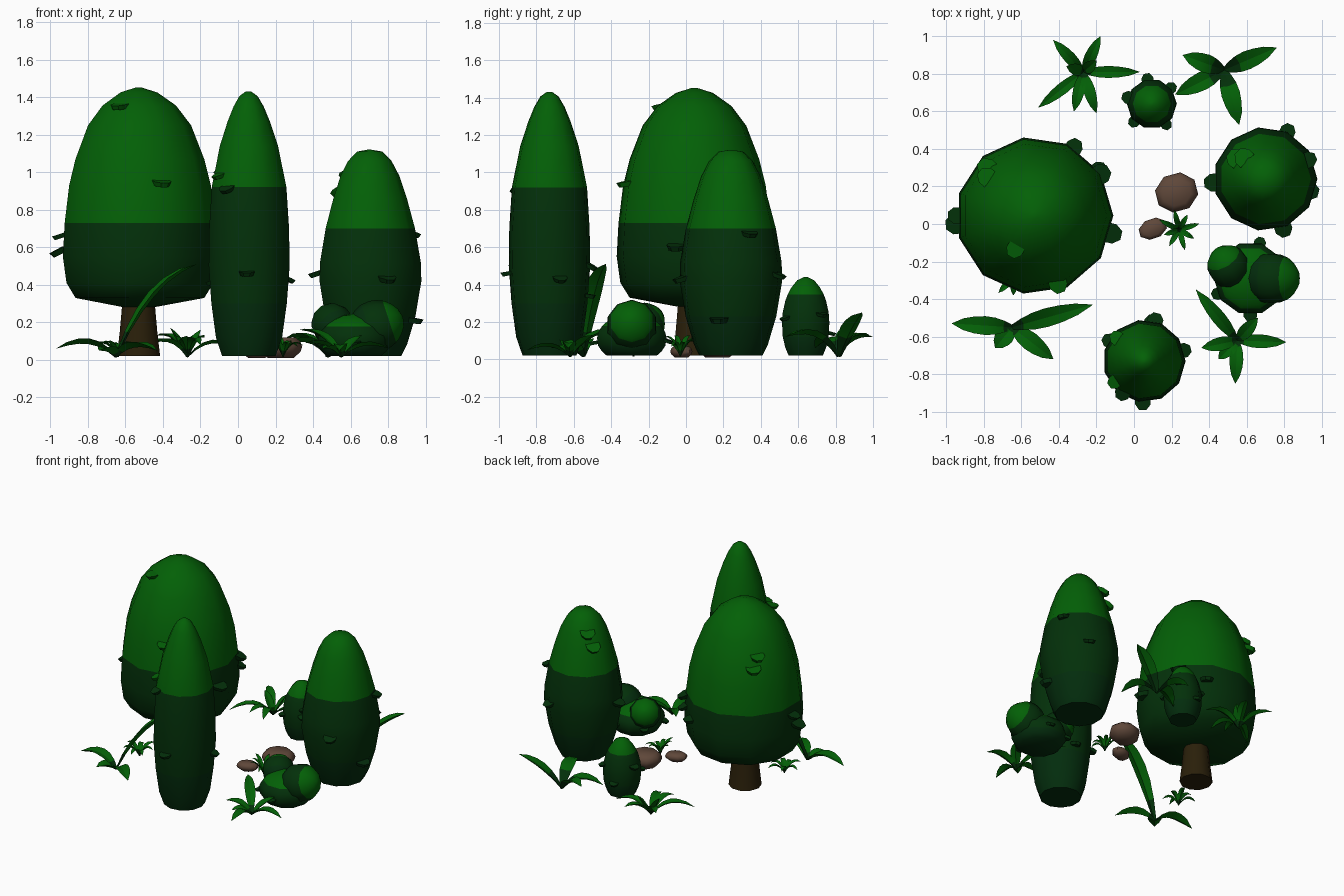
import bpy, bmesh, random
from math import cos, sin, radians, pi
from mathutils import Vector, Matrix

random.seed(4)
cube = bpy.data.objects.get("Cube")
if cube:
    bpy.data.objects.remove(cube, do_unlink=True)


def material(name, rgb):
    m = bpy.data.materials.new(name)
    m.use_nodes = True
    m.diffuse_color = (*rgb, 1)
    m.node_tree.nodes["Principled BSDF"].inputs["Base Color"].default_value = (*rgb, 1)
    return m


LIGHT = material("light green", (0.001, 0.117, 0.002))
DARK = material("dark green", (0.001, 0.03, 0.003))
DEEP = material("deep green", (0.001, 0.026, 0.004))
BARK = material("bark brown", (0.023, 0.014, 0.003))
STONE = material("stone brown", (0.115, 0.064, 0.042))


def finish(name, bm, mats, angle=50):
    bmesh.ops.recalc_face_normals(bm, faces=bm.faces)
    me = bpy.data.meshes.new(name)
    bm.to_mesh(me)
    bm.free()
    ob = bpy.data.objects.new(name, me)
    bpy.context.collection.objects.link(ob)
    for m in mats:
        me.materials.append(m)
    bpy.ops.object.select_all(action="DESELECT")
    ob.select_set(True)
    bpy.context.view_layer.objects.active = ob
    bpy.ops.object.shade_smooth_by_angle(angle=radians(angle))
    return ob


def lathe(bm, profile, sides, phase=0.0):
    """Spin (radius, height) points round z, closing both ends."""
    rings = []
    for r, z in profile:
        rings.append([bm.verts.new((r * cos(phase + 2 * pi * i / sides),
                                    r * sin(phase + 2 * pi * i / sides), z))
                      for i in range(sides)])
    for a, b in zip(rings, rings[1:]):
        for i in range(sides):
            j = (i + 1) % sides
            bm.faces.new((a[i], a[j], b[j], b[i]))
    bm.faces.new(rings[0][::-1])
    bm.faces.new(rings[-1])


def radius_at(profile, z):
    for (r0, z0), (r1, z1) in zip(profile, profile[1:]):
        if z0 <= z <= z1:
            return r0 + (r1 - r0) * (z - z0) / max(z1 - z0, 1e-6)
    return 0.0


def foliage(name, profile, place, split, low, tufts=(), tuft_size=0.048, sides=11):
    """Rounded foliage with colour bands, plus flat leaf tufts at (angle, height)."""
    bm = bmesh.new()
    lathe(bm, profile, sides)
    for angle, z in tufts:
        s = tuft_size * random.uniform(0.9, 1.15)
        outline = [(-0.5, -1), (0.3, -1), (1.05, -0.45), (1.05, 0.45), (0.3, 1), (-0.5, 1)]
        spin = (Matrix.Rotation(radians(angle), 4, "Z")
                @ Matrix.Translation((radius_at(profile, z), 0, z))
                @ Matrix.Rotation(radians(random.uniform(8, 32)), 4, "Y"))
        rims = [[bm.verts.new(spin @ Vector((x * s * k, y * s * k, h * s))) for x, y in outline]
                for k, h in ((0.8, -0.27), (1, 0.27))]
        bm.faces.new(rims[0][::-1])
        bm.faces.new(rims[1])
        for i in range(6):
            j = (i + 1) % 6
            bm.faces.new((rims[0][i], rims[0][j], rims[1][j], rims[1][i]))
    for f in bm.faces:
        z = f.calc_center_median().z
        f.material_index = 0 if z > split else 2 if z < low else 1
    bm.transform(place)
    finish(name, bm, (LIGHT, DARK, DEEP))


def at(x, y, z=0.0):
    return Matrix.Translation((x, y, z))


# Round tree with trunk
crown = [(0.08, 0.28), (0.35, 0.33), (0.4, 0.41), (0.42, 0.55), (0.41, 0.73), (0.385, 0.93),
         (0.35, 1.07), (0.28, 1.25), (0.2, 1.355), (0.1, 1.425), (0.02, 1.45)]
foliage("round_tree_crown", crown, at(-0.53, 0.045), 0.73, 0.3,
        tufts=[(240, 1.35), (289, 0.94), (180, 0.66), (186, 0.58), (135, 1.06), (141, 1.14),
               (60, 0.6), (35, 0.62), (32, 0.7), (347, 0.6)])
bm = bmesh.new()
lathe(bm, [(0.115, 0.02), (0.1, 0.15), (0.085, 0.32)], 10)
bm.transform(at(-0.53, 0.04))
finish("round_tree_trunk", bm, [BARK])

# Tall column tree
column = [(0.145, 0.02), (0.18, 0.12), (0.205, 0.3), (0.22, 0.5), (0.217, 0.7), (0.203, 0.92),
          (0.158, 1.14), (0.115, 1.27), (0.082, 1.35), (0.05, 1.405), (0.015, 1.43)]
foliage("column_tree", column, at(0.055, -0.73), 0.92, 0.3, tuft_size=0.037,
        tufts=[(215, 0.98), (236, 0.91), (268, 0.46), (15, 0.43), (150, 0.41), (80, 0.34),
               (75, 0.5), (140, 1.0)])

# Egg-shaped tree
egg = [(0.17, 0.02), (0.2, 0.08), (0.245, 0.23), (0.277, 0.42), (0.274, 0.52), (0.243, 0.7),
       (0.2, 0.86), (0.16, 0.98), (0.118, 1.06), (0.068, 1.11), (0.01, 1.12)]
foliage("egg_tree", egg, at(0.70, 0.24), 0.7, 0.23, tuft_size=0.045,
        tufts=[(135, 0.99), (145, 0.9), (290, 0.43), (184, 0.46), (24, 0.67), (345, 0.21),
               (65, 0.45)])

# Small bush, and a clump whose side bushes lean outward
shape = [(0.72, 0), (0.86, 0.1), (0.97, 0.24), (1, 0.42), (0.97, 0.55), (0.86, 0.7),
         (0.76, 0.78), (0.6, 0.87), (0.36, 0.96), (0.08, 1)]


def bush(name, radius, height, place, split, **kw):
    foliage(name, [(r * radius, z * height) for r, z in shape], place,
            split * height, height * 0.2, sides=10, **kw)


bush("small_bush", 0.133, 0.42, at(0.095, 0.64, 0.02), 0.78, tuft_size=0.03,
     tufts=[(305, 0.2), (40, 0.22), (165, 0.24), (225, 0.17), (100, 0.12)])
bush("clump_middle", 0.195, 0.225, at(0.62, -0.29, 0.02), 0.65, tuft_size=0.032,
     tufts=[(205, 0.07), (75, 0.08), (270, 0.07), (140, 0.07)])
bush("clump_left", 0.137, 0.25,
     at(0.64, -0.29, 0.15) @ Matrix.Rotation(radians(72), 4, "Y"), 0.65)
bush("clump_right", 0.112, 0.2,
     at(0.54, -0.285, 0.15) @ Matrix.Rotation(radians(122), 4, "Z")
     @ Matrix.Rotation(radians(60), 4, "Y"), 0.65)


# Folded-blade plants
def plant(name, x, y, leaves, width, dark_until=0.2):
    """Each leaf is (tip x, tip y, tip height, arch height), swept along a curve."""
    bm = bmesh.new()
    base = Vector((x, y, 0.015))
    for tx, ty, tz, arch in leaves:
        tip = Vector((tx, ty, tz))
        mid = base.lerp(tip, 0.4)
        mid.z = arch
        side = Vector((-(ty - y), tx - x, 0)).normalized()
        steps, prev = 6, None
        for k in range(steps + 1):
            t = k / steps
            c = base.lerp(mid, t).lerp(mid.lerp(tip, t), t)
            along = (mid - base).lerp(tip - mid, t).normalized()
            up = along.cross(side)
            if up.z < 0:
                up = -up
            w = width * (0.25 + 0.75 * sin(pi * t)) * (1 if t < 1 else 0.08)
            ring = [bm.verts.new(c + side * (w * a) + up * (w * b))
                    for a, b in ((-0.5, 0.1), (0, -0.03), (0.5, 0.1), (0, -0.2))]
            if prev:
                for i in range(4):
                    j = (i + 1) % 4
                    f = bm.faces.new((prev[i], prev[j], ring[j], ring[i]))
                    f.material_index = int(t <= dark_until)
            else:
                bm.faces.new(ring)
            prev = ring
        bm.faces.new(prev[::-1])
    finish(name, bm, (LIGHT, DARK), 25)


def star(x, y, reach, count, turn):
    return [(x + reach * cos(turn + 2 * pi * i / count) * random.uniform(0.75, 1.1),
             y + reach * sin(turn + 2 * pi * i / count) * random.uniform(0.75, 1.1),
             random.uniform(0.06, 0.13), 0.13) for i in range(count)]


plant("back_right_plant", -0.27, 0.81,
      [(-0.43, 0.98, 0.13, 0.17), (-0.18, 1.0, 0.12, 0.16), (0.03, 0.81, 0.05, 0.17),
       (-0.2, 0.59, 0.08, 0.18), (-0.51, 0.62, 0.06, 0.18), (-0.32, 0.6, 0.1, 0.17),
       (-0.36, 0.84, 0.17, 0.11), (-0.2, 0.87, 0.16, 0.1)], 0.064)
plant("back_left_plant", 0.48, 0.82,
      [(0.76, 0.94, 0.25, 0.2), (0.26, 0.9, 0.12, 0.18), (0.22, 0.69, 0.06, 0.19),
       (0.56, 0.53, 0.12, 0.22)], 0.1, 0.34)
plant("front_right_plant", -0.65, -0.55,
      [(-0.22, -0.43, 0.51, 0.45), (-0.97, -0.53, 0.06, 0.17), (-0.43, -0.72, 0.05, 0.14),
       (-0.74, -0.66, 0.05, 0.09)], 0.1, 0.2)
plant("front_left_plant", 0.55, -0.62,
      [(0.33, -0.35, 0.16, 0.18), (0.81, -0.63, 0.06, 0.14), (0.54, -0.85, 0.05, 0.13),
       (0.36, -0.66, 0.09, 0.13), (0.66, -0.5, 0.13, 0.11), (0.45, -0.72, 0.06, 0.1)], 0.074)
plant("middle_sprout", 0.24, -0.03, star(0.24, -0.03, 0.11, 8, 0.3), 0.03)
plant("trunk_sprout", -0.64, -0.28, star(-0.64, -0.28, 0.13, 7, 1.1), 0.037)

# Stones
for name, x, y, rx, ry, h, turn in (("large_stone", 0.227, 0.168, 0.118, 0.106, 0.11, 20),
                                    ("small_stone", 0.1, -0.025, 0.08, 0.055, 0.06, 22)):
    bm = bmesh.new()
    lathe(bm, [(0.6, 0), (0.92, 0.3), (1, 0.55), (0.92, 0.8), (0.68, 1)], 8, 0.3)
    bm.transform(at(x, y, 0.01) @ Matrix.Rotation(radians(turn), 4, "Z")
                 @ Matrix.Diagonal((rx, ry, h, 1)))
    finish(name, bm, [STONE], 48)
